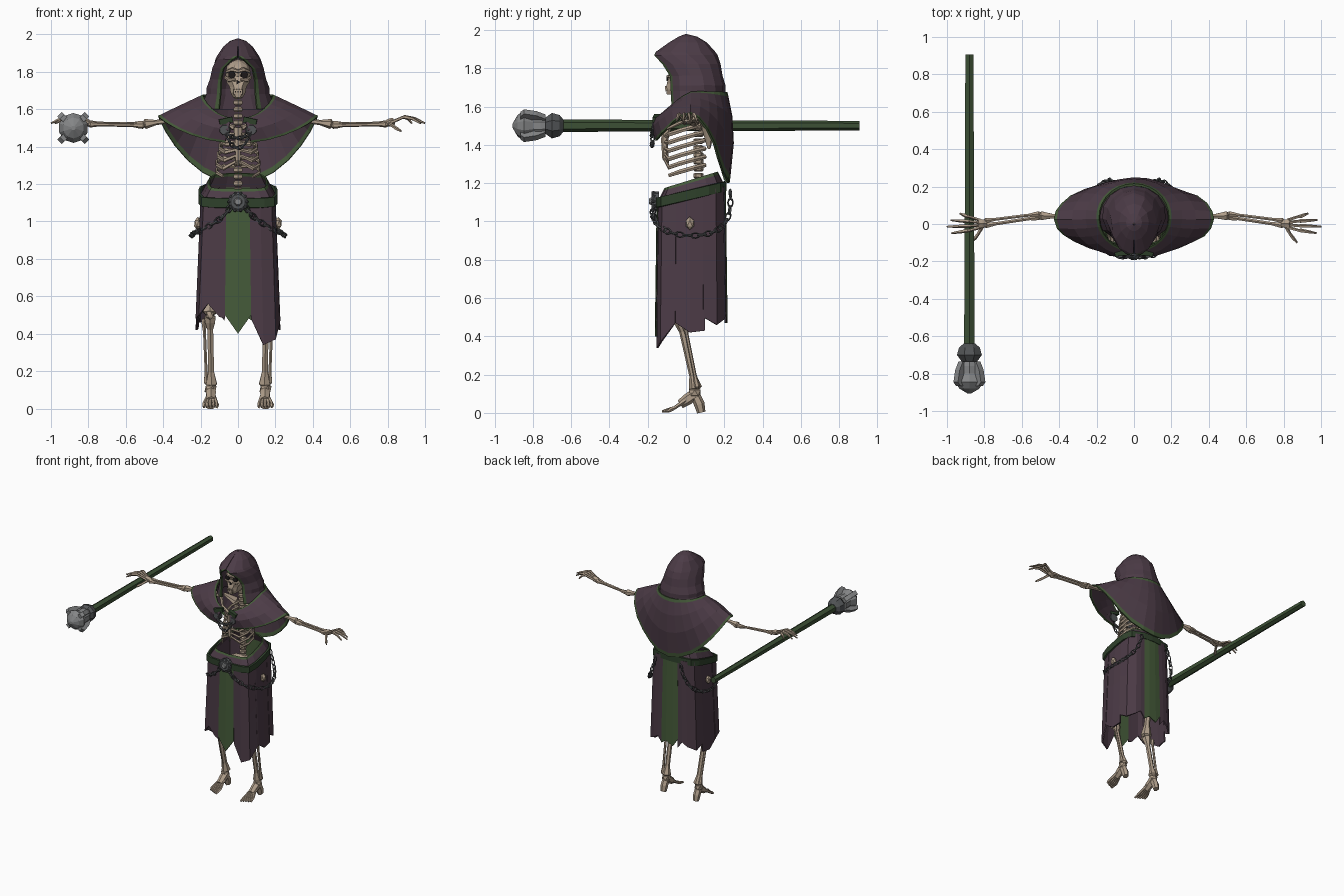
import bpy, bmesh, math
from mathutils import Vector, Matrix, geometry

cube = bpy.data.objects.get("Cube")
if cube:
    bpy.data.objects.remove(cube)


def material(name, color):
    m = bpy.data.materials.new(name)
    m.diffuse_color = (*color, 1)
    m.use_nodes = True
    m.node_tree.nodes["Principled BSDF"].inputs["Base Color"].default_value = (*color, 1)
    return m


PURPLE = material("purple cloth", (.072, .044, .062))
GREEN = material("green cloth", (.060, .105, .042))
BONE = material("bone", (.43, .34, .255))
METAL = material("grey metal", (.23, .235, .24))
IRON = material("dark iron", (.085, .09, .095))
LEATHER = material("dark green", (.028, .052, .024))
STAFF = material("staff green", (.045, .08, .035))
DARK = material("hollow dark", (.012, .01, .01))


def finish(name, bm, mats):
    bmesh.ops.recalc_face_normals(bm, faces=bm.faces[:])
    me = bpy.data.meshes.new(name)
    bm.to_mesh(me)
    bm.free()
    for m in mats:
        me.materials.append(m)
    ob = bpy.data.objects.new(name, me)
    bpy.context.scene.collection.objects.link(ob)
    return ob


def loft(name, rows, mats, loop=True, caps=True, rule=None, thick=0):
    """Skin a grid of points; rule(row, column) picks the material."""
    bm = bmesh.new()
    grid = [[bm.verts.new(p) for p in r] for r in rows]
    n = len(grid[0])
    for i in range(len(grid) - 1):
        for j in range(n if loop else n - 1):
            k = (j + 1) % n
            f = bm.faces.new((grid[i][j], grid[i][k], grid[i + 1][k], grid[i + 1][j]))
            if rule:
                f.material_index = rule(i, j)
    if loop and caps:
        bm.faces.new(grid[0])
        bm.faces.new(grid[-1])
    ob = finish(name, bm, mats)
    if thick:
        mod = ob.modifiers.new("thickness", "SOLIDIFY")
        mod.thickness, mod.offset = thick, 0
    return ob


def tube(name, mat, pts, radii, sides=6, flat=1):
    pts = [Vector(p) for p in pts]
    axis = (pts[-1] - pts[0]).normalized()
    ref = Vector((0, 1, 0)) if abs(axis.z) > .7 else Vector((0, 0, 1))
    rows = []
    for i, p in enumerate(pts):
        d = (pts[min(i + 1, len(pts) - 1)] - pts[max(i - 1, 0)]).normalized()
        u = d.cross(ref).normalized()
        v = d.cross(u)
        ang = [math.tau * (k + .5) / sides for k in range(sides)]
        rows.append([p + radii[i] * (u * math.cos(a) * flat + v * math.sin(a)) for a in ang])
    return loft(name, rows, [mat])


def long_bone(name, p, q, r, knob):
    p, q = Vector(p), Vector(q)
    tube(name, BONE, [p.lerp(q, t) for t in (0, .03, .1, .2, .8, .9, .97, 1)],
         [knob * .6, knob, knob * .9, r, r, knob * .8, knob, knob * .6])


def ball(name, mat, loc, scale, sub=2):
    bm = bmesh.new()
    bmesh.ops.create_icosphere(bm, subdivisions=sub, radius=1,
                               matrix=Matrix.LocRotScale(Vector(loc), None, Vector(scale)))
    return finish(name, bm, [mat])


def chain(name, knots, count, size=.017):
    """Alternating oval links along a chain of Bezier spans (p, handle, handle, q)."""
    path = []
    for k in knots:
        path += geometry.interpolate_bezier(*[Vector(p) for p in k], count + 1)[:-1]
    path.append(Vector(knots[-1][-1]))
    bm = bmesh.new()
    for i in range(len(path) - 1):
        d = (path[i + 1] - path[i]).normalized()
        u = d.orthogonal().normalized()
        u.rotate(Matrix.Rotation(math.pi / 2 * (i % 2) + .6, 3, d))
        w, c = d.cross(u), (path[i] + path[i + 1]) / 2
        ring = []
        for a in [math.tau * s / 8 for s in range(8)]:
            out = d * math.cos(a) * 1.3 + u * math.sin(a) * .8
            ring.append([bm.verts.new(c + out * (size + .005 * math.cos(b)) + w * .006 * math.sin(b))
                         for b in [math.tau * s / 4 for s in range(4)]])
        for a in range(8):
            for b in range(4):
                bm.faces.new((ring[a][b], ring[a][(b + 1) % 4],
                              ring[(a + 1) % 8][(b + 1) % 4], ring[(a + 1) % 8][b]))
    finish(name, bm, [IRON])


# hood: open rings from the shoulders to the crown, (height, half width, front, back, opening)
rows = []
for z, w, yf, yb, ex in [(1.6, .2, -.09, .2, .1), (1.68, .165, -.1, .2, .092), (1.71, .165, -.1, .2, .09),
                         (1.76, .145, -.11, .185, .088), (1.82, .132, -.145, .175, .075),
                         (1.866, .116, -.165, .16, .025), (1.88, .108, -.155, .15, .002),
                         (1.93, .075, -.085, .105, .001), (1.96, .04, -.035, .055, 0), (1.972, .004, -.004, .004, 0)]:
    a0 = math.asin(ex / w)
    span = math.tau - 2 * a0
    cols = [0, .025] + [k / 12 for k in range(1, 12)] + [.975, 1]
    rows.append([(w * math.sin(a0 + span * t), (yf + yb) / 2 - (yb - yf) / 2 * math.cos(a0 + span * t), z)
                 for t in cols])
loft("hood", rows, [PURPLE, GREEN], False, rule=lambda i, j: int(j in (0, 13) and i < 6), thick=.012)

# cape: from the collar down to a hem that is low behind and high on the shoulders
rows = []
for t in (0, .06, .3, .6, .94, 1):
    row = []
    for k in range(27):
        a = .16 + (math.tau - .32) * k / 26
        s, c = math.sin(a), math.cos(a)
        fold = 1 + (.035 * t * (-1) ** (k // 2) if 2 < k < 24 else 0)
        top = Vector((.185 * s, .035 - .175 * c, 1.675 - .13 * max(c, 0) ** 1.3))
        hem = Vector((.425 * s, .03 - .185 * c * fold, 1.56 - (.14 if c > 0 else .36) * abs(c) ** 1.7))
        row.append(top.lerp(hem, t) + Vector((0, -.03 * c, .02 * abs(c))) * math.sin(math.pi * t))
    rows.append(row)
loft("cape", rows, [PURPLE, GREEN], False, rule=lambda i, j: int(i in (0, 4)), thick=.012)

# skirt panels hanging from a tilted waist


def waist(y):
    return 1.1 + .23 * (y + .15)


def panel(name, mat, hem):
    rows = []
    for t in (0, .5, 1):
        rows.append([Vector((x * .88, .03 + (y - .03) * .95, waist(y))).lerp(Vector((x, y, z)), t)
                     for x, y, z in hem])
    loft(name, rows, [mat], False, thick=.01)


panel("front_strip", GREEN, [(-.07, -.152, .5), (0, -.158, .4), (.07, -.152, .5)])
panel("back_strip", GREEN, [(-.075, .207, .54), (-.03, .212, .47), (.03, .212, .5), (.075, .207, .47)])
panel("left_front_panel", PURPLE, [(.07, -.15, .48), (.135, -.148, .34), (.2, -.13, .37), (.222, -.055, .47)])
panel("right_front_panel", PURPLE, [(-.07, -.15, .48), (-.1, -.149, .49), (-.16, -.145, .56),
                                    (-.205, -.13, .5), (-.222, -.055, .48)])
for sx, side in ((1, "left"), (-1, "right")):
    panel(side + "_side_panel", PURPLE, [(sx * .218, -.07, .48), (sx * .222, .02, .42), (sx * .215, .1, .43)])
    panel(side + "_back_panel", PURPLE, [(sx * .217, .09, .5), (sx * .205, .16, .46),
                                         (sx * .15, .198, .49), (sx * .11, .205, .52), (sx * .073, .207, .47)])

half = [(0, -.16), (.07, -.155), (.15, -.15), (.205, -.13), (.222, -.06), (.222, .05),
        (.215, .12), (.18, .18), (.075, .207), (0, .212)]
outline = half + [(-x, y) for x, y in half[-2:0:-1]]


def band(scale, dz):
    return [(x * scale, .03 + (y - .03) * (scale + .05), waist(y) + dz) for x, y in outline]


loft("belt", [band(.89, -.027), band(.95, -.025), band(.95, .025), band(.89, .027)], [LEATHER], caps=False)
loft("waistband", [band(.88, 0), band(.72, .06), band(.68, .075)], [PURPLE, GREEN],
     caps=False, rule=lambda i, j: i, thick=.008)

# belt buckle with a raised boss and studs
tube("buckle", IRON, [(0, -.14, 1.105), (0, -.172, 1.105), (0, -.18, 1.105)], [.052, .052, .04], 10)
tube("buckle_boss", METAL, [(0, -.175, 1.105), (0, -.192, 1.105)], [.026, .016], 8)
for k in range(10):
    a = math.tau * k / 10
    ball("buckle_stud", IRON, (.048 * math.cos(a), -.17, 1.105 + .048 * math.sin(a)), (.01, .012, .01), 1)

# neck clasps and their swagged chains
for sx, side in ((1, "left"), (-1, "right")):
    tube(side + "_clasp", IRON, [(sx * .072, -.145, 1.49), (sx * .072, -.178, 1.49)], [.034, .026], 8)
    tube(side + "_clasp_tab", LEATHER, [(sx * .03, -.15, 1.545), (sx * .1, -.16, 1.53)], [.022, .02], 4)
for drop in (.06, .13):
    chain("clasp_chain", [((-.07, -.17, 1.49), (-.04, -.18, 1.49 - drop),
                           (.04, -.18, 1.49 - drop), (.07, -.17, 1.49))], 8, .012)

# skull
ball("cranium", BONE, (0, 0, 1.79), (.07, .088, .078))
rows = []
for z, w, f in [(1.775, .06, -.086), (1.745, .062, -.094), (1.72, .045, -.1), (1.69, .04, -.104), (1.663, .026, -.1)]:
    rows.append([(-w, 0, z), (-w, f + .03, z), (-w * .5, f, z), (w * .5, f, z), (w, f + .03, z), (w, 0, z)])
loft("face_and_jaw", rows, [BONE])
tube("brow", BONE, [(-.062, -.06, 1.80), (-.03, -.086, 1.812), (0, -.092, 1.803), (.03, -.086, 1.812),
                    (.062, -.06, 1.80)], [.008, .012, .01, .012, .008])
tube("nose_hollow", DARK, [(0, -.09, 1.745), (0, -.101, 1.745)], [.014, .014], 3)
for x in (-.021, -.007, .007, .021):
    tube("tooth", BONE, [(x, -.103, 1.68), (x, -.106, 1.707)], [.006, .006], 4)
tube("mouth_line", DARK, [(-.024, -.102, 1.694), (.024, -.102, 1.694)], [.005, .005], 4)

# spine and breastbone
for k in range(17):
    z = 1.08 + k * .036
    y = .065 - .03 * max(0, (z - 1.45) / .2)
    tube("vertebra", BONE, [(0, y, z), (0, y, z + .008), (0, y, z + .024), (0, y, z + .03)],
         [.018, .027, .027, .018])
tube("breastbone", BONE, [(0, -.095, 1.3), (0, -.108, 1.33), (0, -.112, 1.42), (0, -.1, 1.5)],
     [.008, .016, .018, .026])
ball("pelvis", BONE, (0, .04, 1.03), (.15, .09, .08))

for sx, side in ((1, "left"), (-1, "right")):
    def P(x, y, z):
        return (sx * x, y, z)

    # eye socket, cheekbone, ribs, collarbone
    tube(side + "_eye_hollow", DARK, [P(.031, -.06, 1.784), P(.034, -.09, 1.784)], [.021, .02], 7)
    tube(side + "_cheekbone", BONE, [P(.015, -.094, 1.757), P(.05, -.082, 1.757), P(.068, -.03, 1.77)],
         [.008, .011, .008])
    for k in range(6):
        z, w = 1.51 - k * .043, .085 + .007 * min(k, 4)
        pts = [P(.015, .07, z), P(w * .7, .1, z), P(w, .04, z - .015), P(w, -.03, z - .035), P(w * .7, -.09, z - .055)]
        if k < 5:
            pts.append(P(.012, -.11, z - .065 + .012 * k))
        tube(side + "_rib", BONE, pts, [.009] + [.012] * (len(pts) - 2) + [.009], 5, .6)
    tube(side + "_collarbone", BONE, [P(.02, -.09, 1.5), P(.09, -.07, 1.53), P(.17, .02, 1.57)], [.014, .01, .015])
    tube(side + "_shoulder_blade", BONE, [P(.17, .06, 1.56), P(.11, .12, 1.5), P(.08, .12, 1.38)],
         [.015, .04, .008], 6, .4)

    # arm
    long_bone(side + "_upper_arm", P(.17, .03, 1.565), P(.505, .045, 1.52), .014, .027)
    long_bone(side + "_forearm_outer", P(.5, .055, 1.522), P(.8, .018, 1.525), .009, .016)
    long_bone(side + "_forearm_inner", P(.5, .038, 1.513), P(.8, -.008, 1.52), .01, .018)
    tube(side + "_wrist", BONE, [P(.79, .004, 1.522), P(.815, .002, 1.53), P(.835, .002, 1.537)],
         [.017, .022, .018], 6, 1.2)
    for i, tip in enumerate((.93, .98, 1.0, .975)):
        y = .04 - .025 * i
        tube(side + "_finger", BONE, [P(.82, y * .5, 1.53), P(.882, y, 1.557), P(.89, y, 1.559),
                                      P(.89 + (tip - .89) * .5, y * 1.2, 1.55), P(tip, y * 1.4, 1.525)],
             [.009, .008, .011, .009, .005], 5)
    tube(side + "_thumb", BONE, [P(.81, -.012, 1.523), P(.835, -.055, 1.505), P(.85, -.075, 1.495),
                                 P(.872, -.1, 1.483)], [.01, .009, .01, .005], 5)

    # leg and foot
    ball(side + "_hip_knob", BONE, P(.215, .02, .99), (.022, .025, .035), 1)
    long_bone(side + "_thigh_bone", P(.14, .03, 1.0), P(.15, -.04, .5), .022, .042)
    long_bone(side + "_shin_bone", P(.15, -.035, .5), P(.142, .052, .12), .018, .034)
    long_bone(side + "_calf_bone", P(.182, -.01, .48), P(.168, .06, .13), .009, .016)
    ball(side + "_kneecap", BONE, P(.15, -.068, .5), (.024, .018, .028), 1)
    ball(side + "_ankle", BONE, P(.147, .045, .105), (.036, .036, .034), 1)
    tube(side + "_heel", BONE, [P(.147, .045, .1), P(.147, .07, .045), P(.147, .08, .002)], [.025, .028, .022])
    tube(side + "_instep", BONE, [P(.145, .05, .1), P(.145, .01, .072), P(.144, -.03, .045)], [.03, .03, .024])
    for i in range(5):
        x = .113 + .017 * i
        end = -.125 + .008 * i
        tube(side + "_toe", BONE, [P(.13 + .007 * i, 0, .068), P(x, -.06, .026), P(x, -.075, .02), P(x, end, .007)],
             [.012, .009, .012, .007], 5)

    # hip chain from buckle to the back of the belt
    chain(side + "_hip_chain", [(P(.04, -.172, 1.08), P(.07, -.185, 1.0), P(.25, -.14, .93), P(.25, .03, .925)),
                                (P(.25, .03, .925), P(.25, .17, .93), P(.16, .25, .97), P(.11, .23, 1.17))], 11)

# staff and mace head
SX, SZ = -.88, 1.5


def spun(name, mat, profile, sides):
    tube(name, mat, [(SX, y, SZ) for y, r in profile], [r for y, r in profile], sides)


spun("staff_shaft", STAFF, [(-.68, .033), (0, .029), (.905, .025)], 6)
spun("mace_collar", IRON, [(-.64, .034), (-.66, .06), (-.7, .072), (-.735, .045), (-.76, .045)], 8)
spun("mace_core", METAL, [(-.735, .058), (-.76, .062), (-.8, .06), (-.845, .08), (-.88, .056), (-.905, .012)], 10)
for k in range(4):
    a = math.tau * (k + .5) / 4
    u, v = Vector((math.cos(a), 0, math.sin(a))), Vector((-math.sin(a), 0, math.cos(a)))
    rows = []
    for y, r in ((-.735, .066), (-.78, .09), (-.845, .104), (-.865, .085)):
        c = Vector((SX, y, SZ))
        rows.append([c + u * .04 + v * .014, c + u * r + v * .017, c + u * r - v * .017, c + u * .04 - v * .014])
    loft("mace_flange", rows, [METAL])
